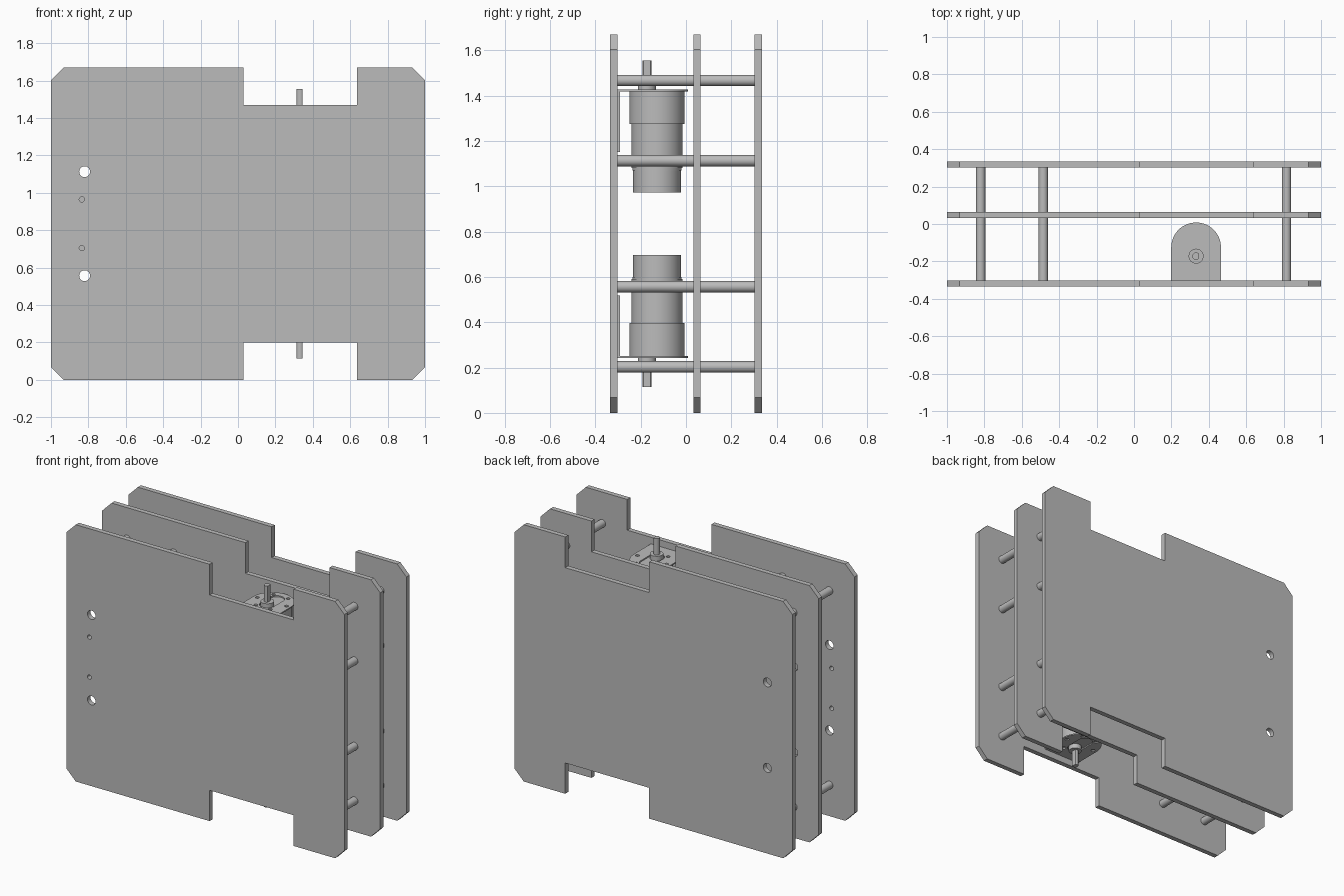
import bpy, bmesh, math
from math import pi, cos, sin
from mathutils import Matrix

if "Cube" in bpy.data.objects:
    bpy.data.objects.remove(bpy.data.objects["Cube"])

grey = bpy.data.materials.new("plain grey")
grey.use_nodes = True
grey.diffuse_color = (0.5, 0.5, 0.5, 1)
grey.node_tree.nodes["Principled BSDF"].inputs["Base Color"].default_value = (0.5, 0.5, 0.5, 1)

HEIGHT = 1.67
MID = HEIGHT / 2


def add(name, mesh, location=(0, 0, 0), rotation=(0, 0, 0)):
    """Link a mesh as a named part with auto-smooth shading."""
    obj = bpy.data.objects.new(name, mesh)
    bpy.context.collection.objects.link(obj)
    obj.location, obj.rotation_euler = location, rotation
    mesh.materials.clear()
    mesh.materials.append(grey)
    bpy.ops.object.select_all(action='DESELECT')
    obj.select_set(True)
    bpy.context.view_layer.objects.active = obj
    bpy.ops.object.shade_smooth_by_angle(angle=math.radians(35))
    return obj


def arc(x, y, r, start=0, end=2 * pi, n=32):
    """Points on an arc; a full circle leaves out its repeated end."""
    full = abs(end - start - 2 * pi) < 1e-6
    count = n if full else n + 1
    return [(x + r * cos(start + (end - start) * i / n),
             y + r * sin(start + (end - start) * i / n)) for i in range(count)]


def sheet(name, loops, thickness, location, rotation=(0, 0, 0)):
    """Extrude an outline with holes into a flat plate."""
    curve = bpy.data.curves.new(name, 'CURVE')
    curve.dimensions, curve.fill_mode = '2D', 'BOTH'
    curve.extrude = thickness / 2
    for loop in loops:
        spline = curve.splines.new('POLY')
        spline.points.add(len(loop) - 1)
        for point, (x, y) in zip(spline.points, loop):
            point.co = (x, y, 0, 1)
        spline.use_cyclic_u = True
    temp = bpy.data.objects.new("temp", curve)
    mesh = bpy.data.meshes.new_from_object(temp)
    bpy.data.objects.remove(temp)
    bm = bmesh.new()
    bm.from_mesh(mesh)
    bmesh.ops.remove_doubles(bm, verts=bm.verts, dist=1e-5)
    bmesh.ops.recalc_face_normals(bm, faces=bm.faces)
    bm.to_mesh(mesh)
    bm.free()
    return add(name, mesh, location, rotation)


def cylinder(name, r, length, location, rotation=(0, 0, 0), flat=None):
    """Cylinder about local z, with an optional flat cut on its +x side."""
    bm = bmesh.new()
    bmesh.ops.create_cone(bm, cap_ends=True, segments=32, radius1=r, radius2=r, depth=length)
    if flat is not None:
        cut = bmesh.ops.bisect_plane(bm, geom=bm.verts[:] + bm.edges[:] + bm.faces[:],
                                     plane_co=(flat, 0, 0), plane_no=(1, 0, 0), clear_outer=True)
        edges = [g for g in cut["geom_cut"] if isinstance(g, bmesh.types.BMEdge)]
        bmesh.ops.holes_fill(bm, edges=edges)
    mesh = bpy.data.meshes.new(name)
    bm.to_mesh(mesh)
    bm.free()
    return add(name, mesh, location, rotation)


def box(name, size, location):
    bm = bmesh.new()
    bmesh.ops.create_cube(bm, size=1, matrix=Matrix.Diagonal((*size, 1)))
    mesh = bpy.data.meshes.new(name)
    bm.to_mesh(mesh)
    bm.free()
    return add(name, mesh, location)


# Three chamfered plates, notched above and below
c, n0, n1, depth = 0.067, 0.03, 0.635, 0.2
lower = [(-1, c), (-1 + c, 0), (n0, 0), (n0, depth), (n1, depth), (n1, 0), (1 - c, 0), (1, c)]
outline = lower + [(x, HEIGHT - z) for x, z in reversed(lower)]
large_holes = [arc(-0.82, MID + s * 0.278, 0.029) for s in (1, -1)]
small_holes = [arc(-0.835, MID + s * 0.13, 0.014) for s in (1, -1)]
for name, y, extra in (("front_plate", -0.319, small_holes),
                       ("middle_plate", 0.049, []),
                       ("back_plate", 0.319, [])):
    sheet(name, [outline] + large_holes + extra, 0.032, (0, y, 0), (pi / 2, 0, 0))

# Spacer rods joining the plates
for s in (1, -1):
    spots = [(-0.82, 0.632), (-0.485, 0.632), (0.815, 0.632), (0.815, 0.278)]
    for x, dz in spots:
        cylinder("spacer_rod", 0.025, 0.61, (x, 0, MID + s * dz), (pi / 2, 0, 0))

# Two mirrored gear motors on angle brackets
MX, MY, SHAFT_Y = 0.332, -0.128, -0.172
for s, side in ((1, "upper"), (-1, "lower")):
    def stack(part, r, z0, z1, y=MY, flat=None):
        z = MID + s * ((z0 + z1) / 2 - MID)
        cylinder(f"{side}_{part}", r, z1 - z0, (MX, y, z), flat=flat)

    stack("gearbox", 0.122, 1.274, 1.419)
    stack("motor_body", 0.113, 1.08, 1.274)
    stack("motor_collar", 0.109, 1.07, 1.08)
    stack("motor_cap", 0.106, 0.973, 1.07)
    stack("shaft_boss", 0.04, 1.419, 1.45, SHAFT_Y)
    stack("motor_shaft", 0.02, 1.45, 1.555, SHAFT_Y, flat=0.012)

    # Bracket shelf with a rounded end, a slot and screw holes
    shelf = [(MX - 0.133, -0.303), (MX + 0.133, -0.303)] + arc(MX, MY + 0.003, 0.133, 0, pi)
    slot = arc(MX, -0.078, 0.047, 0, pi, 16) + arc(MX, SHAFT_Y, 0.047, pi, 2 * pi, 16)
    screws = [arc(MX + 0.105 * cos(i * pi / 3), -0.125 + 0.105 * sin(i * pi / 3), 0.012, n=16)
              for i in range(6)]
    sheet(f"{side}_bracket_shelf", [shelf, slot] + screws, 0.008,
          (0, 0, MID + s * (1.423 - MID)))
    box(f"{side}_bracket_back", (0.266, 0.012, 0.276),
        (MX, -0.297, MID + s * (1.289 - MID)))
